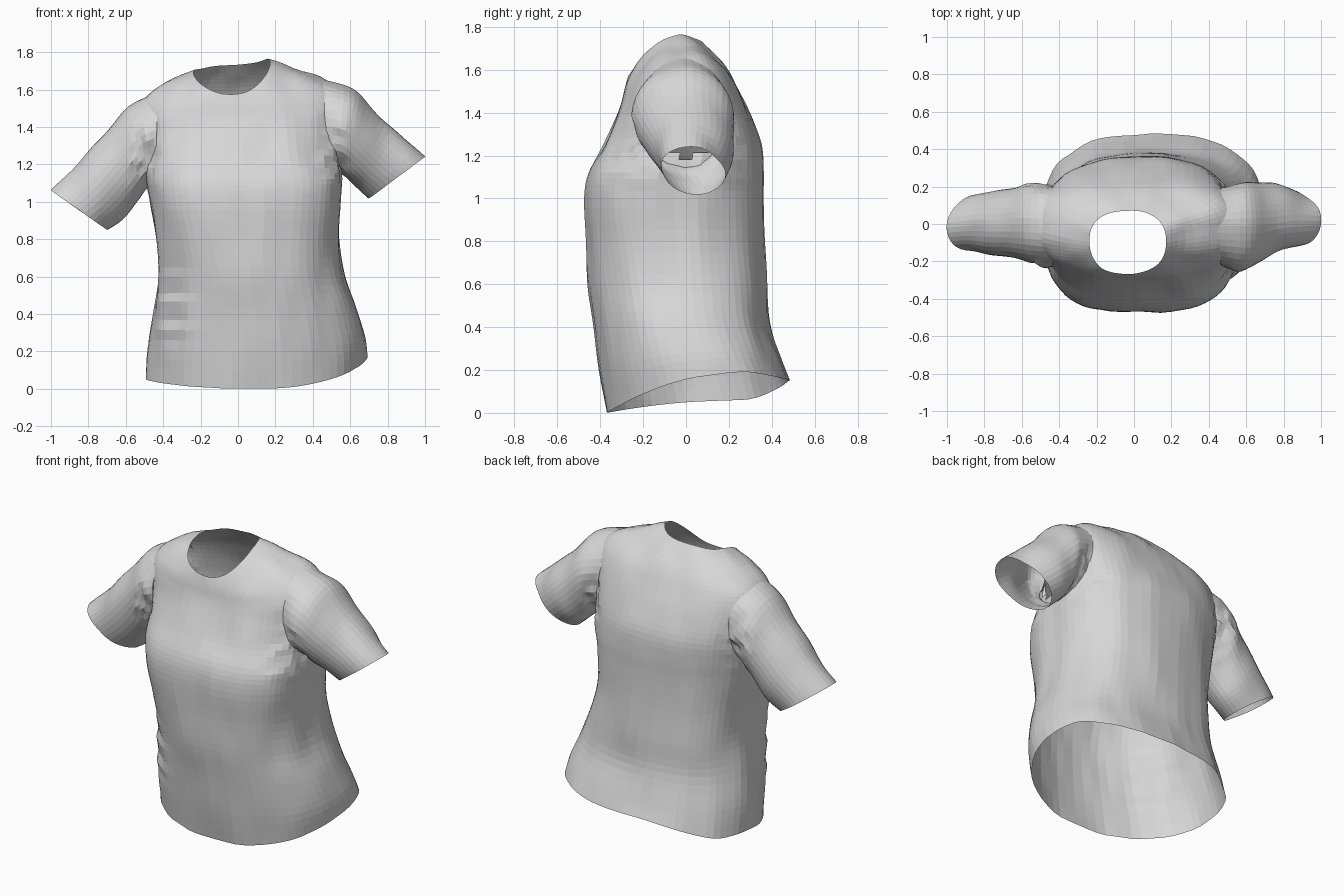
import bpy, bmesh, math
from mathutils import Vector, noise

cube = bpy.data.objects.get("Cube")
if cube:
    bpy.data.objects.remove(cube, do_unlink=True)

# One plain cloth colour
cloth = bpy.data.materials.new("grey_cloth")
cloth.use_nodes = True
grey = (0.68, 0.68, 0.68, 1)
cloth.diffuse_color = grey
cloth.node_tree.nodes["Principled BSDF"].inputs["Base Color"].default_value = grey


def smooth_rows(rows, steps):
    """Insert Catmull-Rom rows between the given section rows."""
    last = len(rows) - 1
    result = []
    for i in range(last):
        quad = (rows[max(i - 1, 0)], rows[i], rows[i + 1], rows[min(i + 2, last)])
        for k in range(steps):
            t = k / steps
            result.append([
                b + t * (c - a) / 2
                + t * t * (a - 2.5 * b + 2 * c - d / 2)
                + t ** 3 * (3 * (b - c) + d - a) / 2
                for a, b, c, d in zip(*quad)])
    return result + [rows[last]]


def rounded(angle, power):
    """Point on a unit superellipse."""
    c, s = math.cos(angle), math.sin(angle)
    return (math.copysign(abs(c) ** (2 / power), c),
            math.copysign(abs(s) ** (2 / power), s))


def bump(value, middle, width):
    return math.exp(-((value - middle) / width) ** 2)


def body_point(row, angle):
    """Ring point; the shoulder ridge lies a little behind the ring's middle."""
    right, left, front, back, z_right, z_left, z_front, z_back = row
    chest = 2.2 + 0.7 * bump(z_front, 1, 0.3)
    u, v = rounded(angle, 2.5 if math.sin(angle) > 0 else chest)
    ridge = 0.4
    offset = math.sin(angle) - ridge
    reach = 1 - ridge if offset > 0 else 1 + ridge
    face = abs(offset / reach) ** 1.7
    z_side = z_left if u > 0 else z_right
    z_face = z_back if offset > 0 else z_front
    return Vector(((left + right) / 2 + u * (left - right) / 2,
                   (back + front) / 2 + v * (back - front) / 2,
                   z_side + (z_face - z_side) * face))


def sleeve_point(row, angle):
    """Ring point; the outer tip of the cuff swings forward."""
    x_top, z_top, x_low, z_low, front, back = row
    u, v = rounded(angle, 2)
    x = (x_top + x_low) / 2 + u * (x_top - x_low) / 2
    swing = 0.15 * max(0, abs(x) - 0.6)
    return Vector((x, (back + front) / 2 + v * (back - front) / 2 - swing,
                   (z_top + z_low) / 2 + u * (z_top - z_low) / 2))


def fold_depth(p):
    """Soft drape folds, armhole creases and a few tucks at the waist."""
    drape = 0.012 * noise.noise(Vector((p.x * 7, p.y * 7, p.z * 2.5)))
    seam = bump(abs(p.x), 0.51, 0.07) * bump(p.z, 1.27, 0.15)
    crease = 0.03 * seam * noise.noise(p * 15)
    waist = bump(p.x, -0.36, 0.1) * bump(p.y, -0.28, 0.15) * bump(p.z, 0.42, 0.18)
    return drape + crease + 0.01 * waist * math.sin(p.z * 45)


def in_armhole(p):
    round_hole = math.hypot(p.z - 1.36, p.y + 0.01) < 0.17
    return abs(p.x - 0.02) > 0.45 and round_hole


def loft(name, rows, point, segments, steps, flip=False, opening=None):
    """Skin open rings into a thin cloth shell."""
    bm = bmesh.new()
    rings = []
    for row in smooth_rows(rows, steps):
        rings.append([bm.verts.new(point(row, math.tau * i / segments))
                      for i in range(segments)])
    for low, high in zip(rings, rings[1:]):
        for i in range(segments):
            j = (i + 1) % segments
            quad = [low[i], low[j], high[j], high[i]]
            bm.faces.new(quad[::-1] if flip else quad)
    if opening:
        gone = [f for f in bm.faces if opening(f.calc_center_median())]
        bmesh.ops.delete(bm, geom=gone, context='FACES')
    bm.normal_update()
    moves = [(v, v.normal * fold_depth(v.co)) for v in bm.verts]
    for v, move in moves:
        v.co += move
        v.co.z = max(v.co.z, 0)
    mesh = bpy.data.meshes.new(name)
    bm.to_mesh(mesh)
    bm.free()
    mesh.materials.append(cloth)
    obj = bpy.data.objects.new(name, mesh)
    bpy.context.scene.collection.objects.link(obj)


# Body from hem to neckline: right, left, front, back, then the height at each
body = [
    (-.49, .69, -.37, .48, .06, .19, 0, .15),
    (-.48, .68, -.40, .44, .22, .29, .2, .25),
    (-.45, .63, -.43, .39, .42, .44, .42, .42),
    (-.43, .57, -.455, .38, .6, .6, .6, .6),
    (-.44, .54, -.465, .365, .8, .8, .8, .8),
    (-.47, .55, -.475, .36, 1, 1, 1, 1),
    (-.49, .56, -.455, .36, 1.12, 1.12, 1.12, 1.12),
    (-.5, .55, -.39, .35, 1.25, 1.25, 1.24, 1.25),
    (-.52, .56, -.335, .305, 1.38, 1.42, 1.37, 1.38),
    (-.53, .56, -.305, .25, 1.5, 1.57, 1.45, 1.5),
    (-.48, .49, -.29, .2, 1.58, 1.65, 1.51, 1.59),
    (-.35, .32, -.28, .13, 1.66, 1.715, 1.545, 1.67),
    (-.24, .17, -.27, .07, 1.71, 1.76, 1.575, 1.73),
]
loft("shirt_body", body, body_point, 64, 4, opening=in_armhole)

# Sleeves from armhole to cuff: top x and z, underside x and z, front, back
left_sleeve = [
    (.44, 1.66, .5, 1.15, -.22, .2),
    (.6, 1.61, .55, 1.15, -.24, .22),
    (.72, 1.5, .6, 1.1, -.2, .23),
    (.85, 1.37, .65, 1.06, -.13, .24),
    (1, 1.24, .7, 1.02, -.07, .22),
]
right_sleeve = [
    (-.43, 1.59, -.44, 1.1, -.23, .2),
    (-.59, 1.51, -.48, 1.08, -.22, .21),
    (-.72, 1.36, -.54, 1, -.18, .2),
    (-.86, 1.2, -.61, .92, -.14, .2),
    (-1, 1.06, -.7, .85, -.11, .19),
]
loft("left_sleeve", left_sleeve, sleeve_point, 36, 5, flip=True)
loft("right_sleeve", right_sleeve, sleeve_point, 36, 5)
